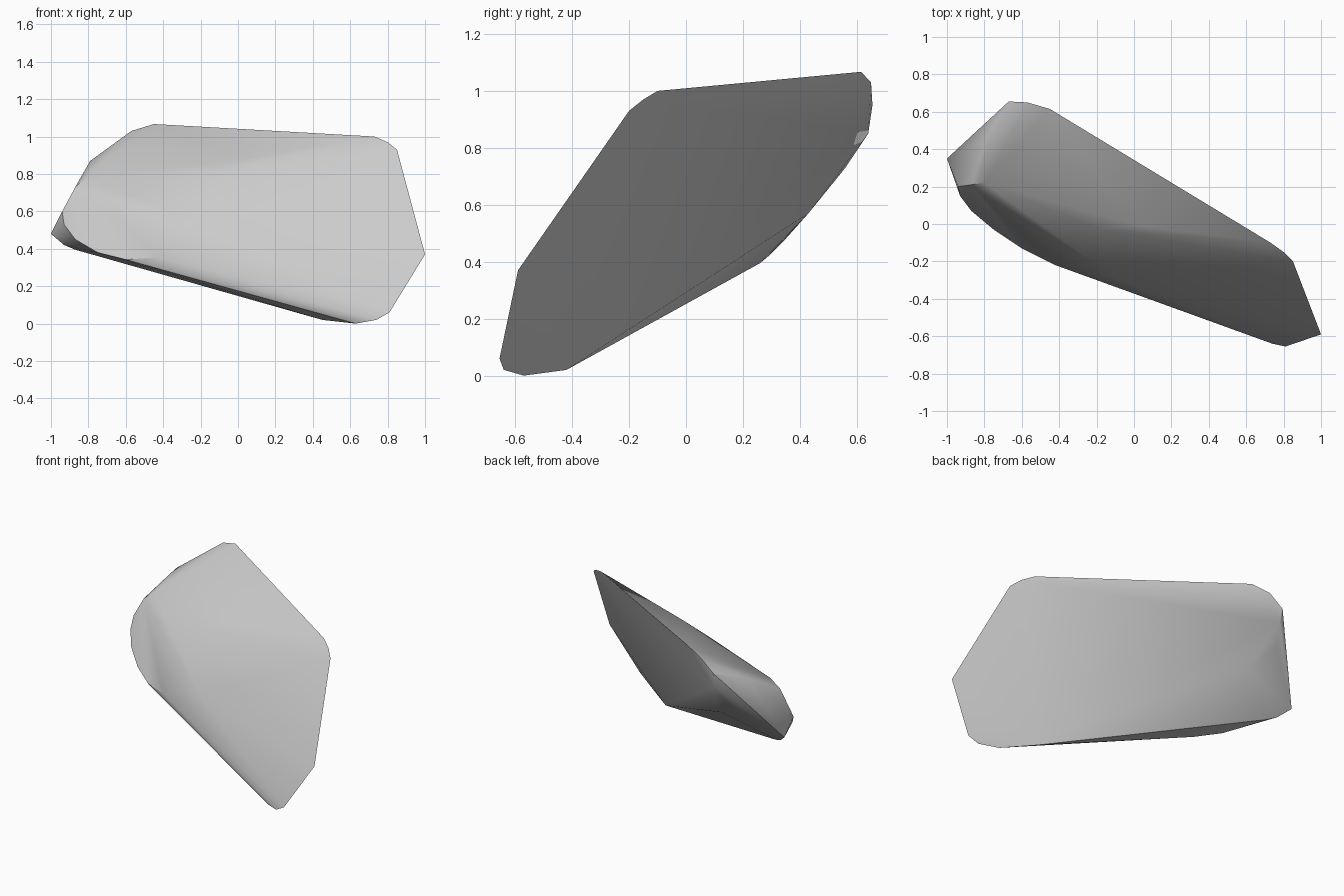
import bpy, bmesh, math

if "Cube" in bpy.data.objects:
    bpy.data.objects.remove(bpy.data.objects["Cube"])

# rock: convex slab defined by groups of corner points
top_rim = [(0.73, -0.10, 1.0), (0.80, -0.15, 0.97), (0.85, -0.20, 0.93),
           (-0.45, 0.615, 1.067), (-0.57, 0.65, 1.03), (-0.67, 0.655, 0.95),
           (-0.79, 0.45, 0.87)]
front_curve = [(-0.80, 0.22, 0.79), (-0.87, 0.21, 0.73), (-0.94, 0.20, 0.60),
               (-0.93, 0.15, 0.53), (-0.87, 0.07, 0.45), (-0.75, -0.03, 0.38),
               (-0.60, -0.13, 0.342), (-0.42, -0.22, 0.355)]
front_face = [(-0.18, -0.03, 0.80), (0.03, -0.01, 0.88), (-0.10, -0.29, 0.47)]
back_curve = [(-0.66, 0.64, 0.85), (-0.70, 0.56, 0.73), (-0.57, 0.43, 0.57)]
left_tip = [(-1.0, 0.35, 0.48), (-0.93, 0.29, 0.42), (-0.87, 0.26, 0.395)]
right_tip = [(1.0, -0.59, 0.37)]
foot = [(0.45, -0.42, 0.02), (0.63, -0.57, 0.0), (0.74, -0.64, 0.02),
        (0.81, -0.655, 0.06)]

bm = bmesh.new()
for group in (top_rim, front_curve, front_face, back_curve, left_tip, right_tip, foot):
    for p in group:
        bm.verts.new(p)
res = bmesh.ops.convex_hull(bm, input=bm.verts[:])
loose = [v for v in bm.verts if not v.link_faces]
bmesh.ops.delete(bm, geom=loose, context='VERTS')
bmesh.ops.recalc_face_normals(bm, faces=bm.faces[:])

mesh = bpy.data.meshes.new("rock")
bm.to_mesh(mesh)
bm.free()
rock = bpy.data.objects.new("rock", mesh)
bpy.context.collection.objects.link(rock)

# soft facets with sharp main edges
bpy.context.view_layer.objects.active = rock
rock.select_set(True)
bpy.ops.object.shade_smooth_by_angle(angle=math.radians(30))
